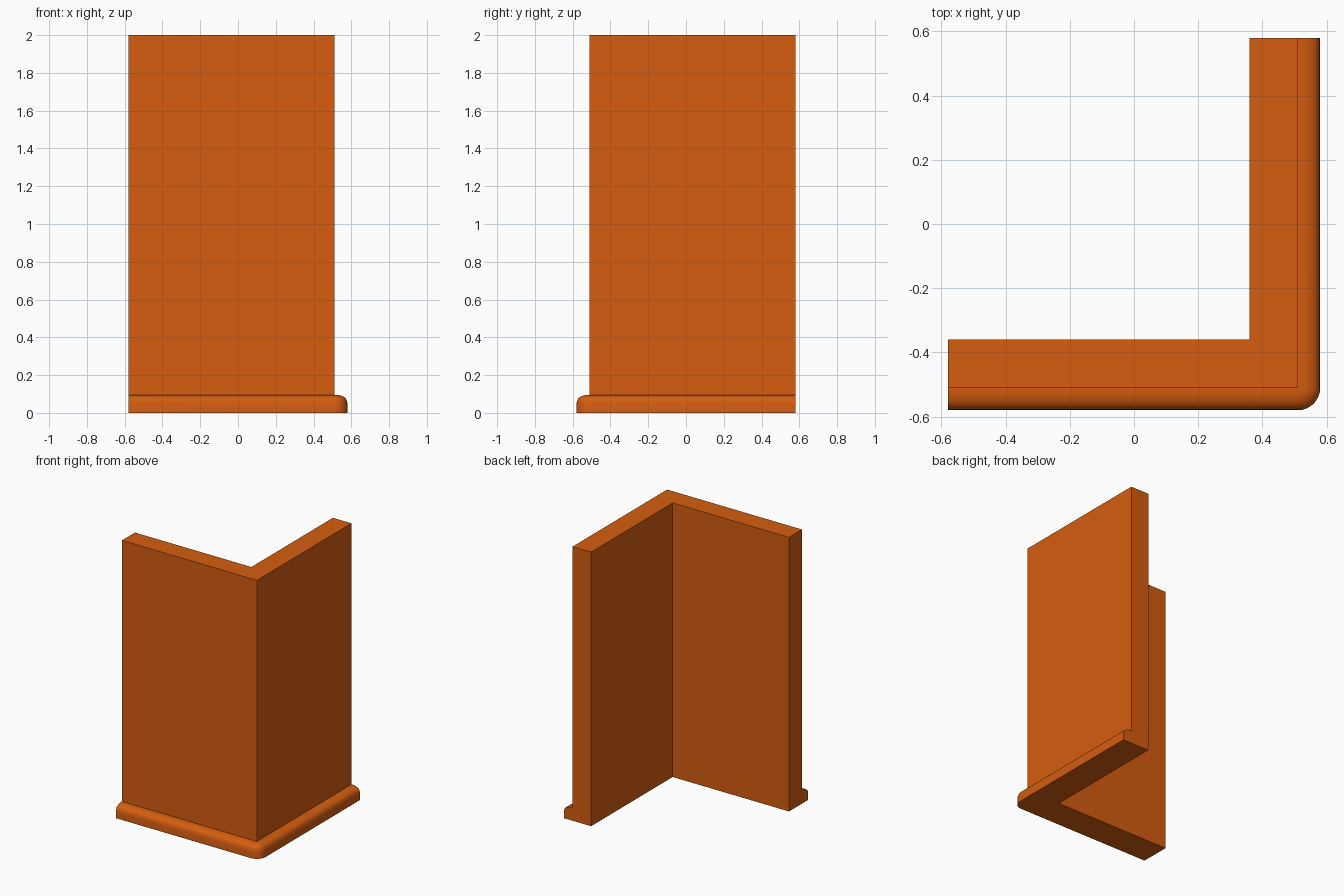
import bpy, bmesh, math

if "Cube" in bpy.data.objects:
    bpy.data.objects.remove(bpy.data.objects["Cube"])

END, OUT, INN = 0.58, 0.51, 0.36   # free end, outer face, inner face
HEIGHT = 2.0

orange = bpy.data.materials.new("burnt orange")
orange.diffuse_color = (0.66, 0.11, 0.005, 1)
orange.use_nodes = True
orange.node_tree.nodes["Principled BSDF"].inputs["Base Color"].default_value = orange.diffuse_color


def make_object(name, bm):
    bmesh.ops.remove_doubles(bm, verts=bm.verts, dist=1e-5)
    bmesh.ops.recalc_face_normals(bm, faces=bm.faces)
    mesh = bpy.data.meshes.new(name)
    bm.to_mesh(mesh)
    bm.free()
    mesh.materials.append(orange)
    ob = bpy.data.objects.new(name, mesh)
    bpy.context.collection.objects.link(ob)
    return ob


# L-shaped corner wall: footprint extruded upward
bm = bmesh.new()
footprint = [(-END, -OUT), (OUT, -OUT), (OUT, END), (INN, END), (INN, -INN), (-END, -INN)]
base = bm.faces.new([bm.verts.new((x, y, 0)) for x, y in footprint])
top = bmesh.ops.extrude_face_region(bm, geom=[base], use_keep_orig=True)["geom"]
bmesh.ops.translate(bm, vec=(0, 0, HEIGHT), verts=[v for v in top if isinstance(v, bmesh.types.BMVert)])
make_object("corner_wall", bm)

# Skirting: (outward offset, height) profile swept along both outer faces, round at the corner
profile = [(0, 0), (0.07, 0), (0.07, 0.045), (0.067, 0.062), (0.062, 0.074),
           (0.055, 0.082), (0.04, 0.09), (0.022, 0.095), (0, 0.095)]
STEPS = 8
stations = [(-END, -OUT, -math.pi / 2)]
stations += [(OUT, -OUT, -math.pi / 2 * (1 - i / STEPS)) for i in range(STEPS + 1)]
stations += [(OUT, END, 0)]
bm = bmesh.new()
rings = [[bm.verts.new((x + d * math.cos(a), y + d * math.sin(a), z)) for d, z in profile]
         for x, y, a in stations]
for r0, r1 in zip(rings, rings[1:]):
    for j in range(len(profile) - 1):
        bm.faces.new((r0[j], r1[j], r1[j + 1], r0[j + 1]))
bm.faces.new(rings[0])
bm.faces.new(rings[-1])
skirting = make_object("skirting_board", bm)

bpy.context.view_layer.objects.active = skirting
skirting.select_set(True)
bpy.ops.object.shade_smooth_by_angle(angle=math.radians(40))
